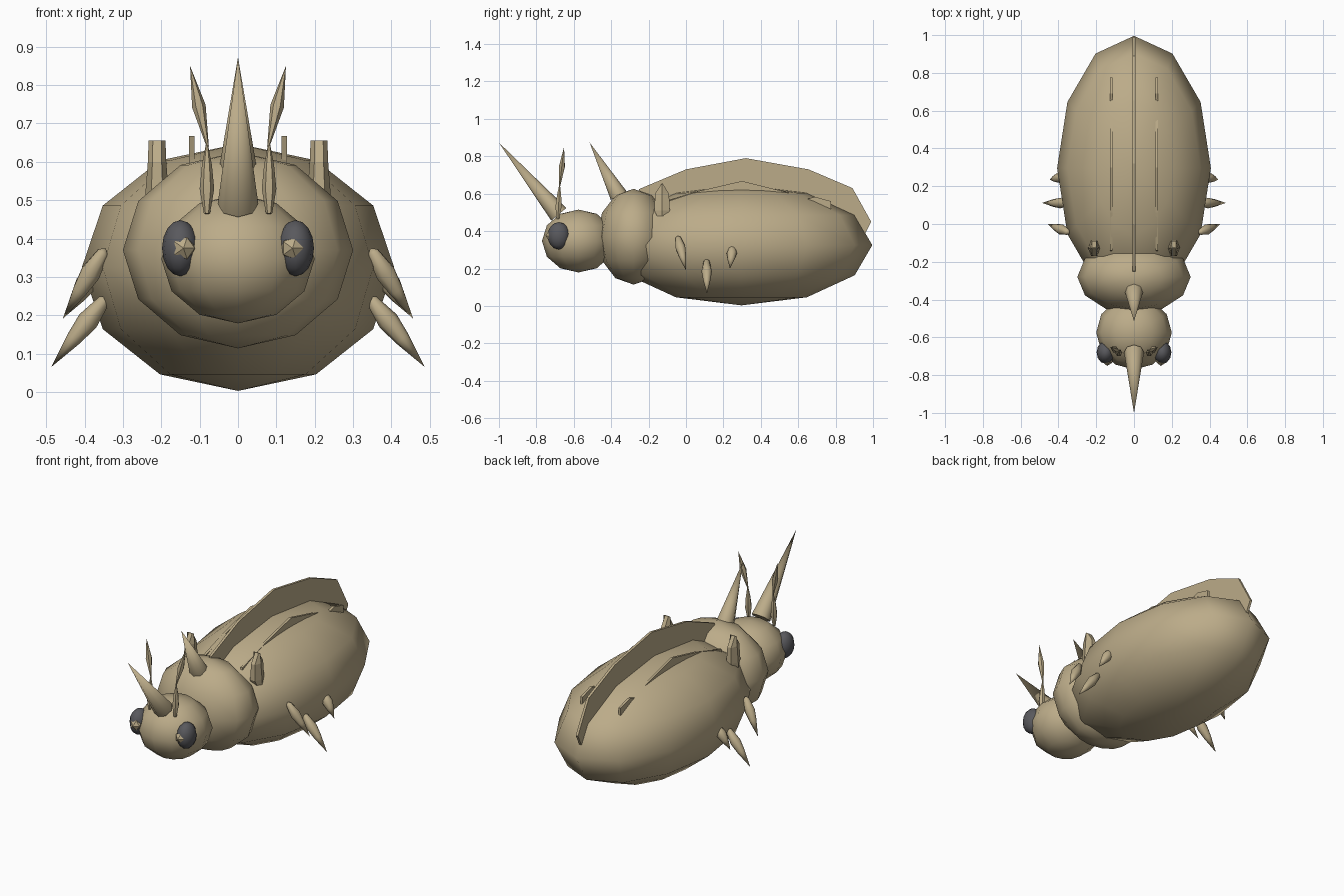
import bpy, bmesh, math
from mathutils import Vector, Matrix

if "Cube" in bpy.data.objects:
    bpy.data.objects.remove(bpy.data.objects["Cube"])


def material(name, rgb):
    m = bpy.data.materials.new(name)
    m.diffuse_color = (*rgb, 1)
    m.use_nodes = True
    m.node_tree.nodes["Principled BSDF"].inputs["Base Color"].default_value = m.diffuse_color
    return m


TAN = material("tan shell", (0.50, 0.41, 0.25))
DARK = material("dark grey eye", (0.10, 0.10, 0.11))


def finish(name, bm, mat=TAN, angle=None):
    bmesh.ops.recalc_face_normals(bm, faces=bm.faces)
    me = bpy.data.meshes.new(name)
    bm.to_mesh(me)
    bm.free()
    me.materials.append(mat)
    ob = bpy.data.objects.new(name, me)
    bpy.context.collection.objects.link(ob)
    if angle:
        bpy.ops.object.select_all(action='DESELECT')
        ob.select_set(True)
        bpy.context.view_layer.objects.active = ob
        bpy.ops.object.shade_smooth_by_angle(angle=math.radians(angle))
    return ob


def ellipsoid(name, centre, radii, mat=TAN, seg=12, rings=6):
    bm = bmesh.new()
    bmesh.ops.create_uvsphere(bm, u_segments=seg, v_segments=rings, radius=1)
    bmesh.ops.transform(bm, verts=bm.verts,
                        matrix=Matrix.Translation(centre) @ Matrix.Diagonal((*radii, 1)))
    return finish(name, bm, mat, 75)


def spindle(name, start, end, profile, sides=8):
    """Lathe (fraction, radius) pairs along a straight axis."""
    a, b = Vector(start), Vector(end)
    rot = (b - a).to_track_quat('Z', 'Y')
    bm = bmesh.new()
    rows = []
    for t, r in profile:
        count = sides if r > 0 else 1
        rows.append([bm.verts.new(a.lerp(b, t) + rot @ Vector((
            r * math.cos(math.tau * i / sides), r * math.sin(math.tau * i / sides), 0)))
            for i in range(count)])
    for lo, hi in zip(rows, rows[1:]):
        for i in range(sides):
            j = (i + 1) % sides
            ring = [lo[i % len(lo)], lo[j % len(lo)], hi[j % len(hi)], hi[i % len(hi)]]
            bm.faces.new(list(dict.fromkeys(ring)))
    if len(rows[0]) > 1:
        bm.faces.new(rows[0][::-1])
    return finish(name, bm, TAN, 50)


def plate(name, x, outline, thick):
    """Upright sheet from a (y, z) outline."""
    bm = bmesh.new()
    face = bm.faces.new([bm.verts.new((x - thick / 2, y, z)) for y, z in outline])
    ext = bmesh.ops.extrude_face_region(bm, geom=[face])['geom']
    bmesh.ops.translate(bm, vec=(thick, 0, 0),
                        verts=[v for v in ext if isinstance(v, bmesh.types.BMVert)])
    return finish(name, bm)


# Main body masses
ellipsoid("abdomen", (0, 0.296, 0.325), (0.407, 0.70, 0.322))
ellipsoid("thorax", (0, -0.28, 0.37), (0.30, 0.195, 0.256))
ellipsoid("head", (0, -0.575, 0.347), (0.20, 0.195, 0.168))

# Horns
spindle("head_horn", (0, -0.68, 0.49), (0, -1.0, 0.873), [(0, 0.053), (1, 0)], 8)
spindle("thorax_horn", (0, -0.36, 0.59), (0, -0.515, 0.873), [(0, 0.048), (1, 0)], 8)

# Central back fin
plate("back_fin", 0, [(-0.26, 0.52), (-0.25, 0.625), (0, 0.73), (0.32, 0.79), (0.655, 0.73),
                      (0.89, 0.63), (0.99, 0.45), (0.95, 0.37), (0.6, 0.5), (0.2, 0.55)], 0.014)

LEG = [(0, 0), (0.06, 0.016), (0.35, 0.028), (0.6, 0.02), (1, 0)]
FEELER = [(0, 0.008), (0.33, 0.019), (0.65, 0.013), (1, 0)]

for side, s in (("left", -1), ("right", 1)):
    # Eyes and pupils
    ellipsoid(side + "_eye", (s * 0.15, -0.68, 0.375), (0.048, 0.06, 0.073), DARK, 12, 8)
    bm = bmesh.new()
    bmesh.ops.create_icosphere(bm, subdivisions=1, radius=0.033,
                               matrix=Matrix.Translation((s * 0.142, -0.718, 0.375))
                               @ Matrix.Rotation(math.pi / 2, 4, 'X'))
    finish(side + "_pupil", bm)

    # Two-part feelers
    spindle(side + "_feeler_base", (s * 0.081, -0.685, 0.465), (s * 0.081, -0.675, 0.66), FEELER, 6)
    spindle(side + "_feeler_tip", (s * 0.079, -0.675, 0.64), (s * 0.125, -0.652, 0.85),
            [(0, 0.003), (0.5, 0.018), (1, 0)], 6)

    # Stubby legs
    spindle(side + "_front_leg", (s * 0.345, -0.045, 0.375), (s * 0.457, 0.0, 0.19), LEG)
    spindle(side + "_middle_leg", (s * 0.34, 0.11, 0.25), (s * 0.487, 0.112, 0.065), LEG)
    spindle(side + "_rear_leg", (s * 0.37, 0.25, 0.325), (s * 0.447, 0.235, 0.20), LEG)

    # Shoulder spikes with a chisel top
    bm = bmesh.new()
    rings = []
    for z, rx, ry in ((0.48, 0.033, 0.03), (0.51, 0.031, 0.048), (0.60, 0.024, 0.043),
                      (0.655, 0.022, 0.003)):
        rings.append([bm.verts.new((s * 0.211 + rx * math.cos(k * math.pi / 3),
                                    -0.128 + ry * math.sin(k * math.pi / 3), z))
                      for k in range(6)])
    for lo, hi in zip(rings, rings[1:]):
        for k in range(6):
            bm.faces.new((lo[k], lo[(k + 1) % 6], hi[(k + 1) % 6], hi[k]))
    bm.faces.new(rings[0])
    bm.faces.new(rings[-1])
    finish(side + "_shoulder_spike", bm)

    # Low ridge breaking through the shell
    plate(side + "_back_ridge", s * 0.121,
          [(-0.15, 0.48), (-0.14, 0.55), (0.06, 0.612), (0.30, 0.668), (0.55, 0.605),
           (0.64, 0.57), (0.69, 0.583), (0.775, 0.56), (0.775, 0.51), (0.3, 0.5)], 0.014)
